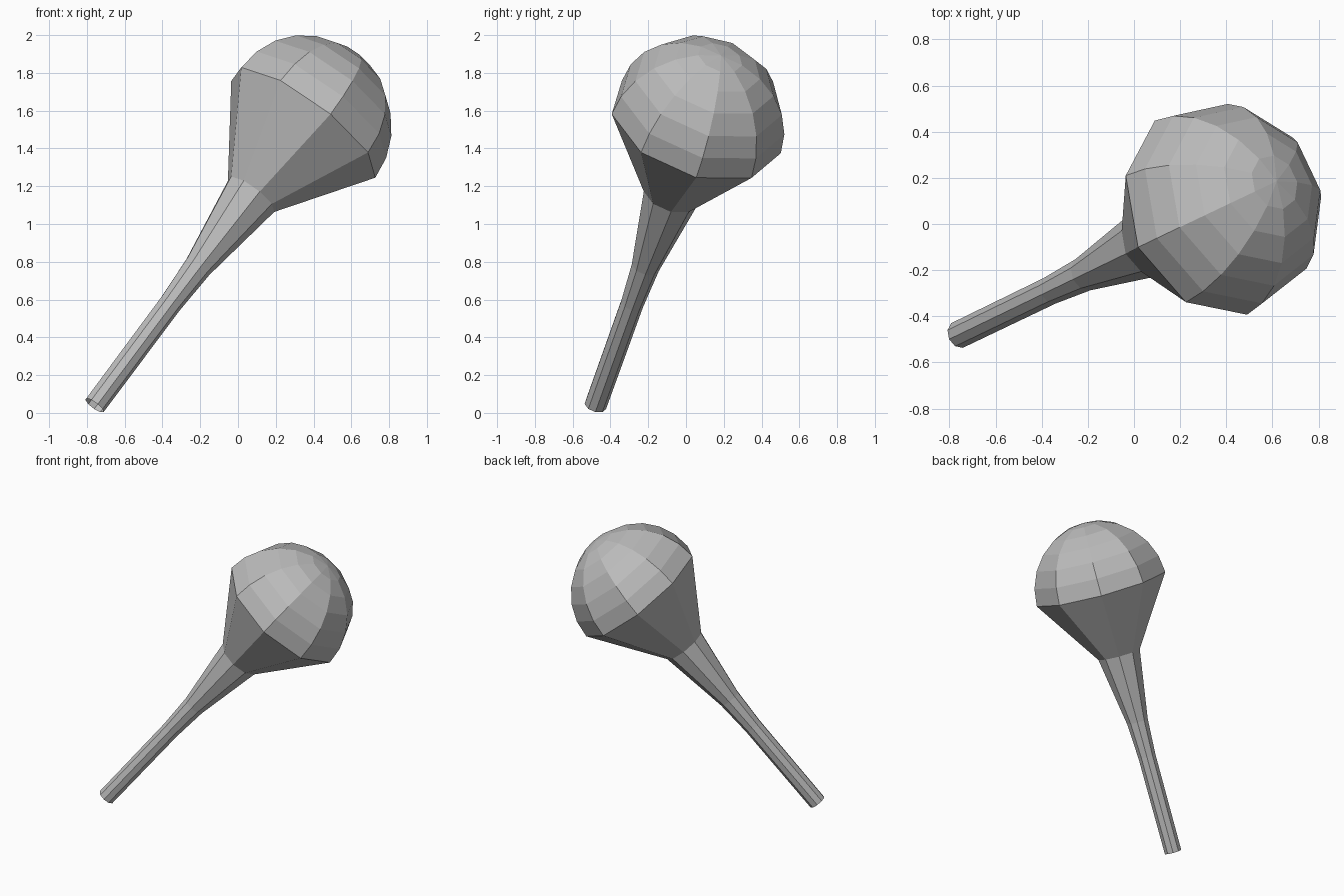
import bpy
import bmesh
from math import sin, cos, radians, tau
from mathutils import Vector

cube = bpy.data.objects.get("Cube")
if cube:
    bpy.data.objects.remove(cube, do_unlink=True)

SIDES = 9
BASE = Vector((-0.76, -0.48, 0.04))              # centre of the open lower end
AXIS = Vector((0.574, 0.277, 0.771)).normalized()
SIDE = Vector((0.14, -0.445, 0.052))             # direction of the first corner
SIDE = (SIDE - AXIS * SIDE.dot(AXIS)).normalized()
OTHER = AXIS.cross(SIDE)

grey = bpy.data.materials.new("plain grey")
grey.use_nodes = True
grey.diffuse_color = (0.5, 0.5, 0.5, 1)
grey.node_tree.nodes["Principled BSDF"].inputs["Base Color"].default_value = (0.5, 0.5, 0.5, 1)


def revolve(name, profile):
    """Turn (distance along axis, radius) points around the tilted axis."""
    bm = bmesh.new()
    rings = []
    for along, radius in profile:
        centre = BASE + AXIS * along
        if radius < 0.001:
            rings.append([bm.verts.new(centre)] * SIDES)
            continue
        rings.append([bm.verts.new(centre + radius * (SIDE * cos(tau * i / SIDES)
                                                      + OTHER * sin(tau * i / SIDES)))
                      for i in range(SIDES)])
    for low, high in zip(rings, rings[1:]):
        for i in range(SIDES):
            j = (i + 1) % SIDES
            corners = [low[i], low[j], high[j], high[i]]
            bm.faces.new(list(dict.fromkeys(corners)))
    mesh = bpy.data.meshes.new(name)
    bm.to_mesh(mesh)
    bm.free()
    mesh.materials.append(grey)
    obj = bpy.data.objects.new(name, mesh)
    bpy.context.collection.objects.link(obj)
    return obj


# Slim open tube that flares towards the head
NECK = (1.446, 0.152)
revolve("handle", [(0, 0.06), (0.70, 0.062), (0.955, 0.076), NECK])

# Cone opening from the neck, closed by a half sphere
RIM, RADIUS = 1.93, 0.473
dome = [(RIM + RADIUS * sin(radians(a)), RADIUS * cos(radians(a))) for a in range(0, 91, 15)]
revolve("head", [NECK] + dome)
